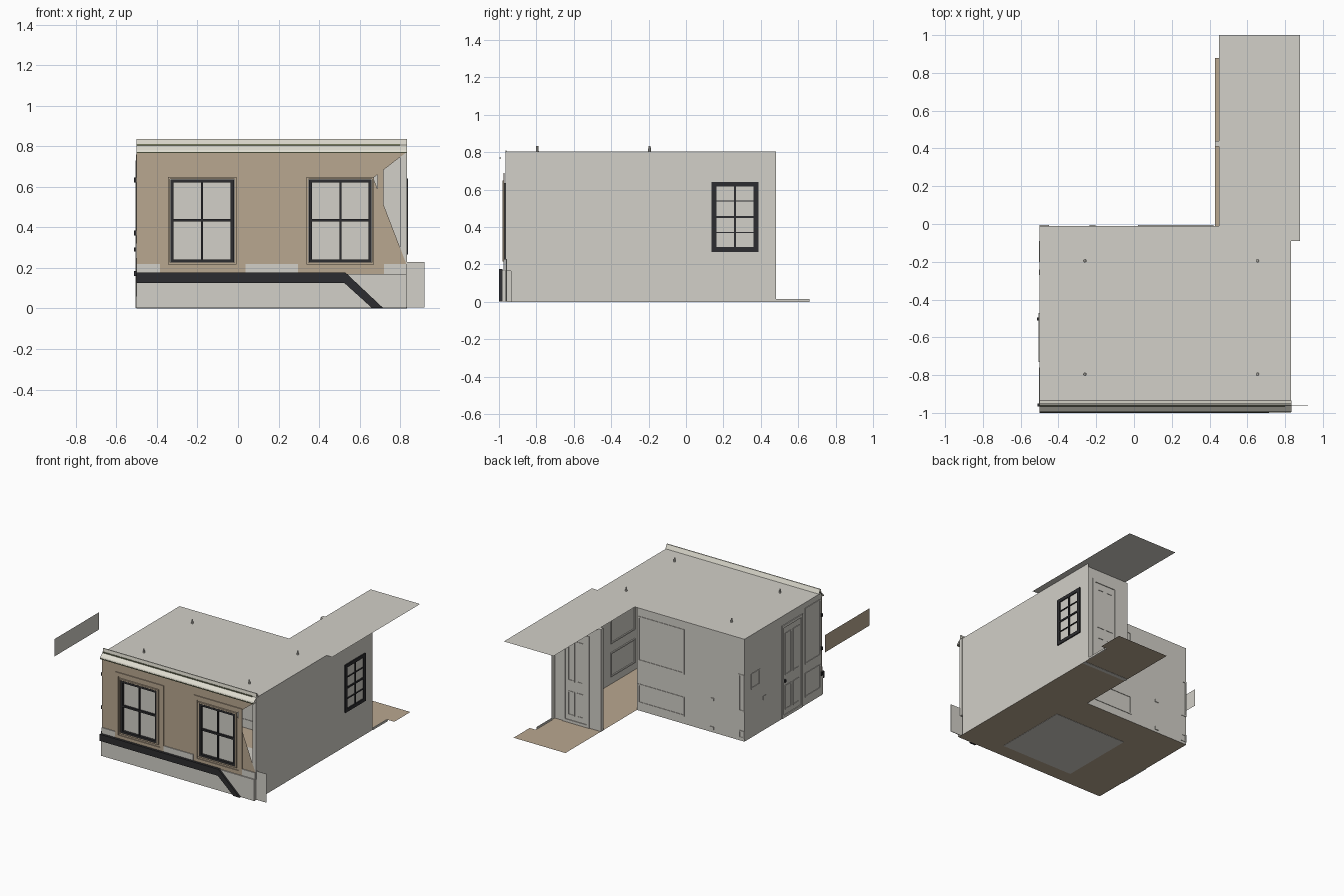
import bpy, bmesh, math

if "Cube" in bpy.data.objects:
    bpy.data.objects.remove(bpy.data.objects["Cube"])


def material(name, r, g, b):
    m = bpy.data.materials.new(name)
    m.diffuse_color = (*[c ** 2.2 for c in (r, g, b)], 1)
    m.use_nodes = True
    m.node_tree.nodes["Principled BSDF"].inputs["Base Color"].default_value = m.diffuse_color
    return m


WALL = material("pale plaster", 0.82, 0.81, 0.78)
TAN = material("tan", 0.72, 0.65, 0.56)
DARK = material("charcoal", 0.19, 0.19, 0.20)
CREAM = material("cream trim", 0.87, 0.86, 0.81)
OLIVE = material("olive line", 0.45, 0.47, 0.36)


def finish(name, bm, mat):
    mesh = bpy.data.meshes.new(name)
    bm.to_mesh(mesh)
    bm.free()
    mesh.materials.append(mat)
    ob = bpy.data.objects.new(name, mesh)
    bpy.context.collection.objects.link(ob)
    return ob


def sheet(name, polys, mat):
    """Flat single-sided faces from corner lists."""
    bm = bmesh.new()
    for p in polys:
        bm.faces.new([bm.verts.new(v) for v in p])
    return finish(name, bm, mat)


def boxes(name, items, mat):
    """One object from boxes (x0, x1, y0, y1, z0, z1)."""
    bm = bmesh.new()
    for x0, x1, y0, y1, z0, z1 in items:
        for v in bmesh.ops.create_cube(bm, size=1)["verts"]:
            v.co = (x1 if v.co.x > 0 else x0, y1 if v.co.y > 0 else y0, z1 if v.co.z > 0 else z0)
    return finish(name, bm, mat)


def on_wall(axis, d0, d1, u0, u1, z0, z1):
    """Box lying on a wall that is square to the given axis."""
    return (d0, d1, u0, u1, z0, z1) if axis == "x" else (u0, u1, d0, d1, z0, z1)


def ring(axis, d0, d1, u0, u1, z0, z1, w):
    """Four boxes making a rectangular frame."""
    return [on_wall(axis, d0, d1, *r) for r in (
        (u0, u1, z0, z0 + w), (u0, u1, z1 - w, z1),
        (u0, u0 + w, z0 + w, z1 - w), (u1 - w, u1, z0 + w, z1 - w))]


def rect_y(y, x0, x1, z0, z1):
    return [(x0, y, z0), (x1, y, z0), (x1, y, z1), (x0, y, z1)]


def rect_x(x, y0, y1, z0, z1):
    return [(x, y0, z0), (x, y1, z0), (x, y1, z1), (x, y0, z1)]


H = 0.803
L, R, HALL = -0.5, 0.83, 0.43

# Ceiling and floor, each one outline covering room and hall
sheet("ceiling", [[(x, y, H) for x, y in (
    (L, -0.935), (R, -0.935), (R, -0.09), (0.88, -0.09), (0.88, 1.0),
    (0.45, 1.0), (0.45, -0.01), (L, -0.01))]], WALL)
sheet("floor", [[(x, y, 0.002) for x, y in (
    (L, -0.98), (R, -0.98), (R, 0.68), (0.88, 0.68), (0.88, 0.88), (HALL, 0.88),
    (HALL, 0.44), (0.45, 0.44), (0.45, 0.41), (HALL, 0.41), (HALL, -0.01), (L, -0.01))]], TAN)
boxes("rug", [(-0.13, 0.5, -0.87, -0.27, 0, 0.005)], WALL)
boxes("threshold", [(R - 0.004, R + 0.004, 0.48, 0.66, 0, 0.015)], WALL)

# Plain walls
sheet("right_wall", [rect_x(R, -0.935, 0.48, 0, H)], WALL)
sheet("left_wall", [rect_x(L, -0.965, -0.01, 0, H)], WALL)
sheet("back_wall", [rect_y(-0.01, L, HALL, 0, H)], WALL)
boxes("hall_end_wall", [(HALL, R, 0.41, 0.44, 0, H)], WALL)

# Wall mouldings: (axis, wall position, u0, u1, z0, z1)
panels = [
    ("y", -0.01, 0.02, 0.42, 0.39, 0.74), ("y", -0.01, 0.02, 0.42, 0.06, 0.21),
    ("y", -0.01, -0.50, -0.45, 0.23, 0.52), ("y", -0.01, -0.50, -0.45, 0.02, 0.08),
    ("x", L, -0.95, -0.76, 0.32, 0.76), ("x", L, -0.95, -0.76, 0.06, 0.25),
    ("x", L, -0.20, -0.09, 0.38, 0.50),
    ("x", R - 0.004, -0.55, -0.25, 0.32, 0.74), ("x", R - 0.004, -0.55, -0.25, 0.06, 0.25),
    ("x", R - 0.004, -0.90, -0.60, 0.32, 0.74), ("x", R - 0.004, -0.90, -0.60, 0.06, 0.25),
]
boxes("wall_mouldings", [b for a, d, u0, u1, z0, z1 in panels
                         for b in ring(a, d - 0.004, d + 0.004, u0, u1, z0, z1, 0.01)], WALL)
boxes("switch_plates", [
    (-0.235, -0.205, -0.014, -0.004, 0.25, 0.27), (-0.235, -0.205, -0.014, -0.004, 0.02, 0.045),
    (L - 0.004, L + 0.004, -0.27, -0.24, 0.24, 0.27)], WALL)


# Doors: casing ring plus raised panels
def door(name, axis, d, u0, u1, top):
    m, w = (u0 + u1) / 2, 0.022
    parts = ring(axis, d - 0.006, d + 0.006, u0, u1, 0.002, top, w)
    for a, b in ((u0 + 0.045, m - 0.01), (m + 0.01, u1 - 0.045)):
        for z0, z1 in ((0.06, 0.25), (0.33, top - 0.07)):
            parts += ring(axis, d - 0.004, d + 0.004, a, b, z0, z1, 0.008)
    boxes(name, parts, WALL)


door("left_door", "x", L, -0.73, -0.47, 0.73)
door("hall_door", "y", 0.44, 0.53, 0.76, 0.72)
door("hall_door_inside", "y", 0.41, 0.53, 0.76, 0.72)
boxes("door_knob_and_hinges", [
    (L - 0.014, L + 0.014, -0.51, -0.495, 0.28, 0.30),
    *[(L - 0.012, L, -0.965, -0.95, z, z + 0.025) for z in (0.16, 0.36, 0.62)]], DARK)

# Front wall with two window openings and the open triangle on the right
FY = -0.97
wins = [(-0.342, -0.012), (0.342, 0.667)]
ZB, ZT, TOP, LOW = 0.22, 0.644, 0.77, 0.17
edges = [L, *wins[0], *wins[1]]
polys = [rect_y(FY, L, wins[1][1], ZT, TOP), rect_y(FY, L, wins[1][1], LOW, ZB)]
polys += [rect_y(FY, edges[i], edges[i + 1], ZB, ZT) for i in (0, 2)]
xr = wins[1][1]
polys += [[(xr, FY, ZT), (R, FY, TOP), (xr, FY, TOP)],
          [(xr, FY, ZB), (R, FY, ZB), (xr, FY, ZT)],
          rect_y(FY, xr, R, LOW, ZB)]
sheet("front_wall", polys, TAN)

# Front windows: tan casing and surround, dark sash, panes
for i, (x0, x1) in enumerate(wins):
    n, xc, zc = f"front_window_{i + 1}", (x0 + x1) / 2, 0.435
    boxes(n + "_casing", ring("y", -0.982, FY, x0 - 0.004, x1 + 0.004, ZB - 0.004, ZT + 0.004, 0.01), TAN)
    boxes(n + "_surround", ring("y", -0.977, FY, x0 - 0.043, x1 + 0.05, LOW, 0.69, 0.03), TAN)
    boxes(n + "_sash", ring("y", -0.98, -0.95, x0 + 0.008, x1 - 0.008, ZB + 0.006, ZT - 0.008, 0.016)
          + [(x0 + 0.02, x1 - 0.02, -0.975, -0.955, zc - 0.007, zc + 0.007),
             (xc - 0.005, xc + 0.005, -0.973, -0.957, ZB + 0.02, ZT - 0.02)], DARK)
    sheet(n + "_panes", [rect_y(-0.96, x0, x1, ZB, ZT)], WALL)

# Plinth, skirting blocks between windows, dark sloping rail
boxes("plinth", [(L, R, -0.985, -0.965, 0.003, LOW)], WALL)
boxes("skirting_blocks", [(a, b, -0.976, FY, LOW, 0.22)
                          for a, b in ((L, -0.385), (0.037, 0.295), (0.72, R))], WALL)
bm = bmesh.new()
prof = [(L, 0.125), (0.525, 0.125), (0.66, 0.003), (0.715, 0.003), (0.53, 0.177), (L, 0.177)]
f = bm.faces.new([bm.verts.new((x, -1.0, z)) for x, z in prof])
g = bmesh.ops.extrude_face_region(bm, geom=[f])["geom"]
bmesh.ops.translate(bm, vec=(0, 0.02, 0), verts=[v for v in g if isinstance(v, bmesh.types.BMVert)])
bmesh.ops.recalc_face_normals(bm, faces=bm.faces)
finish("sloping_rail", bm, DARK)

# Corner strip and low end plate
boxes("corner_strip", [(0.80, R + 0.004, -0.965, -0.935, 0.165, H)], WALL)
boxes("end_plate", [(0.80, 0.92, -0.962, -0.958, 0.005, 0.23)], WALL)

# Cornice profile (y, z) swept along x, with its olive line
cor = [(-0.968, TOP), (-0.995, TOP), (-0.99, 0.782), (-0.962, 0.806), (-0.958, 0.835),
       (-0.95, 0.835), (-0.935, H)]
sheet("cornice", [[(L, *a), (R + 0.003, *a), (R + 0.003, *b), (L, *b)]
                  for a, b in zip(cor, cor[1:])], CREAM)
boxes("cornice_line", [(L, 0.80, -0.966, -0.96, 0.803, 0.810),
                       (L, R, -0.998, -0.99, 0.766, 0.772)], OLIVE)

# Side window: dark frame and glazing bars over the right wall
x0, x1 = R - 0.008, R + 0.008
y0, y1, z0, z1 = 0.137, 0.387, 0.267, 0.642
ym, zm = (y0 + y1) / 2, (z0 + z1) / 2
bars = [(x0, x1, ym - 0.006, ym + 0.006, z0, z1), (x0, x1, y0, y1, zm - 0.006, zm + 0.006)]
bars += [(x0, x1, y0, y1, zm + s * 0.084 - 0.003, zm + s * 0.084 + 0.003) for s in (-1, 1)]
boxes("side_window", ring("x", x0, x1, y0, y1, z0, z1, 0.026) + bars, DARK)

# Ceiling light stubs
bm = bmesh.new()
for x in (-0.26, 0.655):
    for y in (-0.795, -0.195):
        r = bmesh.ops.create_cone(bm, cap_ends=True, segments=10, radius1=0.008, radius2=0.006, depth=0.03)
        bmesh.ops.translate(bm, vec=(x, y, H + 0.015), verts=r["verts"])
finish("ceiling_stubs", bm, WALL)

# Detached panel on the left: pale on one side, tan on the other
sheet("loose_panel_inner", [rect_x(-0.919, -0.96, -0.41, 0.66, 0.795)], WALL)
sheet("loose_panel_outer", [rect_x(-0.920, -0.96, -0.41, 0.66, 0.795)[::-1]], TAN)
